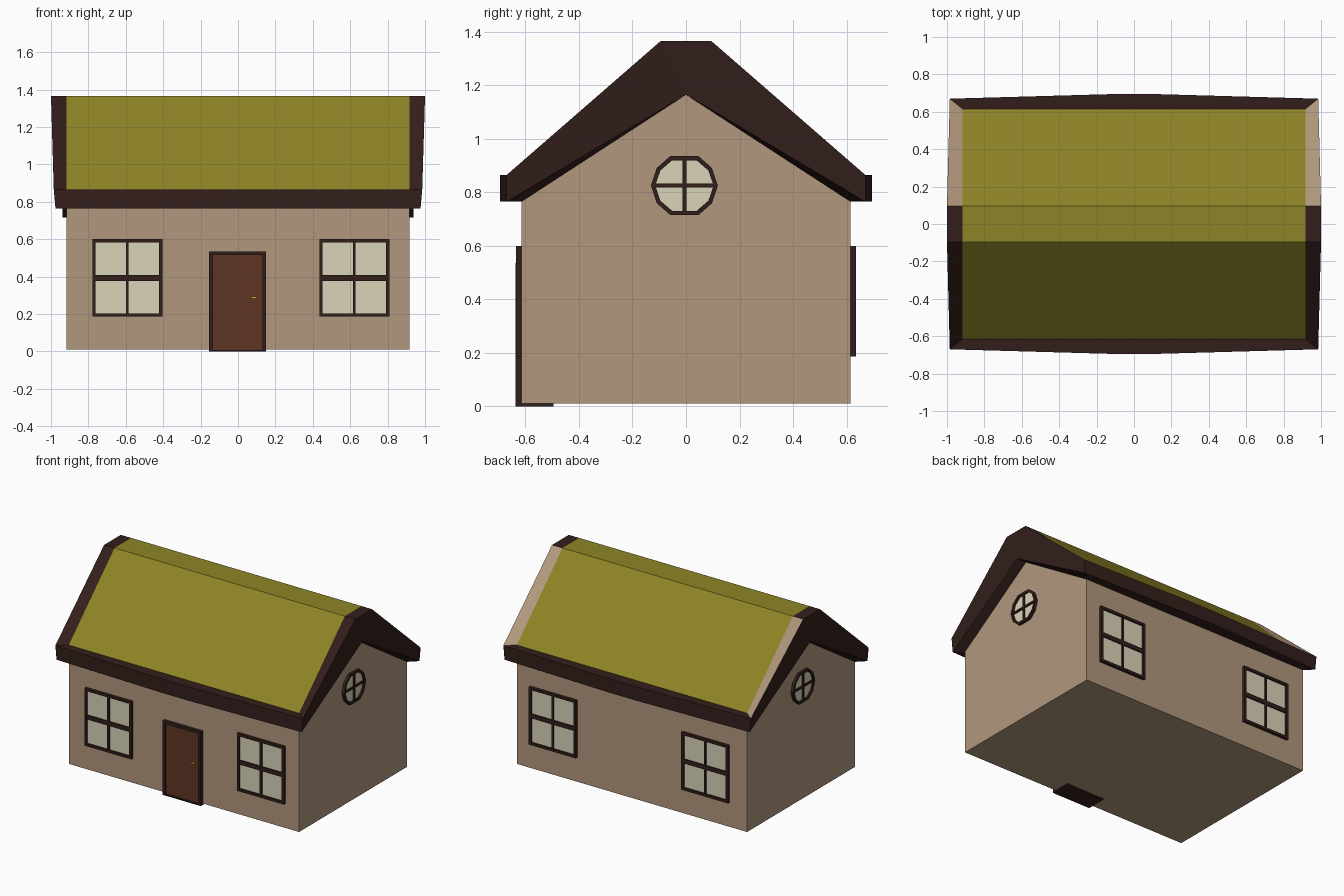
import bpy, bmesh
from math import pi
from mathutils import Vector, Matrix

if "Cube" in bpy.data.objects:
    bpy.data.objects.remove(bpy.data.objects["Cube"])


def mat(name, r, g, b):
    m = bpy.data.materials.new(name)
    m.diffuse_color = [(c / 255) ** 2.2 for c in (r, g, b)] + [1]
    m.use_nodes = True
    m.node_tree.nodes["Principled BSDF"].inputs["Base Color"].default_value = m.diffuse_color
    return m


WALL = mat("plaster", 176, 150, 124)
GREEN = mat("roof_green", 140, 131, 42)
DARK = mat("dark_wood", 54, 36, 33)
DOOR = mat("door_wood", 96, 56, 42)
GLASS = mat("glass", 217, 210, 183)
BRASS = mat("brass", 205, 170, 40)


def finish(name, bm, mats, matrix=Matrix()):
    bmesh.ops.remove_doubles(bm, verts=bm.verts, dist=0.0001)
    bmesh.ops.recalc_face_normals(bm, faces=bm.faces)
    me = bpy.data.meshes.new(name)
    bm.to_mesh(me)
    bm.free()
    for m in mats:
        me.materials.append(m)
    ob = bpy.data.objects.new(name, me)
    ob.matrix_world = matrix
    bpy.context.collection.objects.link(ob)
    return ob


def add_box(bm, lo, hi):
    lo, hi = Vector(lo), Vector(hi)
    size = hi - lo
    bmesh.ops.create_cube(bm, size=1, matrix=Matrix.Translation((lo + hi) / 2)
                          @ Matrix.Diagonal((*size, 1)))


def add_prism(bm, pts, y0, y1):
    # extrude an outline in the xz plane between two y values
    a = [bm.verts.new((u, y0, v)) for u, v in pts]
    b = [bm.verts.new((u, y1, v)) for u, v in pts]
    bm.faces.new(a)
    bm.faces.new(b[::-1])
    for i in range(len(pts)):
        j = (i + 1) % len(pts)
        bm.faces.new((a[i], a[j], b[j], b[i]))


def add_ring(bm, outer, inner, y0, y1):
    loops = [[bm.verts.new((u, y, v)) for u, v in pts]
             for pts, y in ((outer, y0), (outer, y1), (inner, y1), (inner, y0))]
    for k in range(4):
        p, q = loops[k], loops[(k + 1) % 4]
        for i in range(len(outer)):
            j = (i + 1) % len(outer)
            bm.faces.new((p[i], p[j], q[j], q[i]))


def window(name, outline, border, bar_w, bar_h, loc, turn):
    # framed window facing -y before being turned about z
    hw = max(u for u, v in outline)
    hh = max(v for u, v in outline)
    inner = [(u * (1 - border / hw), v * (1 - border / hh)) for u, v in outline]
    place = Matrix.Translation(loc) @ Matrix.Rotation(turn, 4, 'Z')
    bm = bmesh.new()
    add_ring(bm, outline, inner, -0.02, 0.01)
    iw, ih = hw - border / 2, hh - border / 2
    add_box(bm, (-bar_w / 2, -0.017, -ih), (bar_w / 2, 0.01, ih))
    add_box(bm, (-iw, -0.017, -bar_h / 2), (iw, 0.01, bar_h / 2))
    finish(name + "_frame", bm, [DARK], place)
    bm = bmesh.new()
    add_prism(bm, inner, -0.007, 0.01)
    finish(name + "_glass", bm, [GLASS], place)


# walls with gables
G, Y = 0.917, 0.615
bm = bmesh.new()
add_prism(bm, [(-Y, 0.01), (Y, 0.01), (Y, 0.765), (0, 1.165), (-Y, 0.765)], -G, G)
finish("walls", bm, [WALL], Matrix.Rotation(pi / 2, 4, 'Z'))

# roof: one quarter described, repeated for the four corners
A, A0 = (G, Y, 0.865), (0, Y, 0.865)                    # green panel foot
B, B0 = (G, 0.095, 1.365), (0, 0.095, 1.365)            # green panel top
C, C0 = (G, 0, 1.365), (0, 0, 1.365)                    # ridge middle
D, D1 = (0.985, 0.67, 0.865), (0.976, 0.67, 0.765)      # eave corner
E, E0 = (1, 0.095, 1.365), (1, 0, 1.365)                # rake top
M, M1 = (0.1, 0.695, 0.865), (0.1, 0.695, 0.765)        # bowed eave
N, N1 = (0, 0.695, 0.865), (0, 0.695, 0.765)
P = (0.99, 0, 1.165)                                    # rake underside peak
W, W0, T, T0 = (G, Y, 0.765), (0, Y, 0.765), (G, 0, 1.165), (0, 0, 1.165)
QUARTER = [
    ((A0, A, B, B0), 0), ((B0, B, C, C0), 0),
    ((A, D, E, B), 2), ((B, E, E0, C), 1),
    ((A0, A, D, M, N), 1), ((D, D1, M1, M), 1), ((M, M1, N1, N), 1),
    ((E, E0, P), 1), ((D, E, P, D1), 1),
    ((D1, W, W0, N1, M1), 1), ((D1, P, T, W), 1), ((W, T, T0, W0), 1),
]
bm = bmesh.new()
for sx in (-1, 1):
    for sy in (-1, 1):
        for pts, slot in QUARTER:
            f = bm.faces.new([bm.verts.new((x * sx, y * sy, z)) for x, y, z in pts])
            # the back rake boards are plaster coloured
            f.material_index = 1 if slot == 2 and sy < 0 else slot
finish("roof", bm, [GREEN, DARK, WALL])

# square windows on front and back
rect = [(-0.187, -0.207), (0.187, -0.207), (0.187, 0.207), (-0.187, 0.207)]
for side, sy, turn in (("front", -1, 0), ("back", 1, pi)):
    for hand, x in (("left", -0.592), ("right", 0.622)):
        window(f"{side}_{hand}_window", rect, 0.018, 0.015, 0.03,
               (x, sy * Y, 0.393), turn)

# round gable windows, ten sided
arc = [(0.125, 0), (0.103, 0.066), (0.053, 0.11)]
half = arc + [(-u, v) for u, v in arc[::-1]]
rounded = half + [(u, -v) for u, v in half[::-1][1:-1]]
for side, sx in (("left", -1), ("right", 1)):
    window(f"{side}_round_window", rounded, 0.016, 0.014, 0.014,
           (sx * G, -0.006, 0.825), sx * pi / 2)

# door
bm = bmesh.new()
for lo, hi in (((-0.155, 0), (-0.135, 0.535)), ((0.13, 0), (0.15, 0.535)),
               ((-0.135, 0.515), (0.13, 0.535)), ((-0.135, 0), (0.13, 0.008))):
    add_box(bm, (lo[0], -0.638, lo[1]), (hi[0], -0.495, hi[1]))
finish("door_frame", bm, [DARK])
bm = bmesh.new()
add_box(bm, (-0.135, -0.625, 0.008), (0.13, -0.5, 0.515))
finish("door_panel", bm, [DOOR])
bm = bmesh.new()
add_box(bm, (0.07, -0.638, 0.284), (0.1, -0.62, 0.293))
finish("door_handle", bm, [BRASS])
